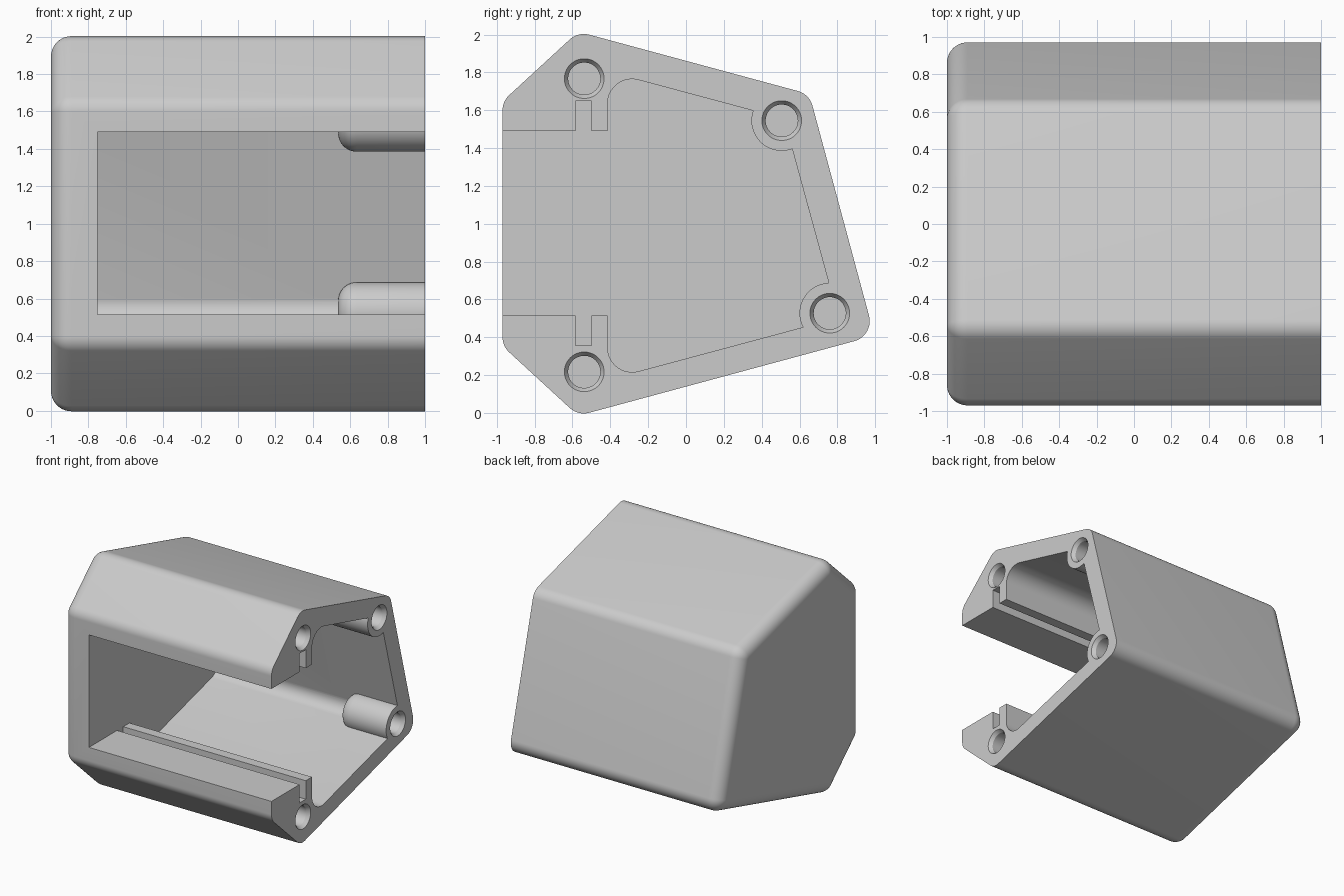
import bpy, bmesh, math
from mathutils import Vector

cube = bpy.data.objects.get("Cube")
if cube:
    bpy.data.objects.remove(cube, do_unlink=True)

grey = bpy.data.materials.new("plain grey")
grey.use_nodes = True
COLOUR = (0.6, 0.6, 0.6, 1)
grey.diffuse_color = COLOUR
grey.node_tree.nodes["Principled BSDF"].inputs["Base Color"].default_value = COLOUR


def fillet(corners, steps=10):
    """Round (y, z, radius) corners; gives (arc centre, offset) pairs."""
    out = []
    for i, (y, z, r) in enumerate(corners):
        p = Vector((y, z))
        a = (Vector(corners[i - 1][:2]) - p).normalized()
        b = (Vector(corners[(i + 1) % len(corners)][:2]) - p).normalized()
        if r == 0:
            out.append((p, Vector((0, 0))))
            continue
        half = math.acos(a.dot(b)) / 2
        middle = (a + b).normalized()
        centre = p + middle * r / math.sin(half)
        # sweep from one tangent point to the other, around the corner direction
        side = Vector((-middle.y, middle.x))
        reach = math.pi / 2 - half
        if a.dot(side) < 0:
            side = -side
        for k in range(steps + 1):
            t = reach * (1 - 2 * k / steps)
            out.append((centre, (side * math.sin(t) - middle * math.cos(t)) * r))
    return out


def loft(name, rings):
    """Skin closed rings of 3D points and cap both ends."""
    bm = bmesh.new()
    loops = [[bm.verts.new(p) for p in ring] for ring in rings]
    for lo, hi in zip(loops, loops[1:]):
        for i in range(len(lo)):
            bm.faces.new((lo[i - 1], lo[i], hi[i], hi[i - 1]))
    bm.faces.new(loops[0])
    bm.faces.new(loops[-1])
    bmesh.ops.remove_doubles(bm, verts=bm.verts, dist=1e-5)
    bmesh.ops.recalc_face_normals(bm, faces=bm.faces)
    mesh = bpy.data.meshes.new(name)
    bm.to_mesh(mesh)
    bm.free()
    mesh.materials.append(grey)
    obj = bpy.data.objects.new(name, mesh)
    bpy.context.collection.objects.link(obj)
    return obj


def ring(profile, x, scale=1):
    return [(x, *(c + o * scale)) for c, o in profile]


def lathe(name, y, z, profile, n=48):
    """Turn (x, radius) steps about an axis along x."""
    angles = [2 * math.pi * k / n for k in range(n)]
    return loft(name, [[(x, y + r * math.cos(a), z + r * math.sin(a)) for a in angles]
                       for x, r in profile])


def subtract(target, tool):
    tool.hide_render = True
    mod = target.modifiers.new("cut", "BOOLEAN")
    mod.operation, mod.solver, mod.object = "DIFFERENCE", "EXACT", tool
    bpy.context.view_layer.objects.active = target
    bpy.ops.object.modifier_apply(modifier=mod.name)
    bpy.data.objects.remove(tool, do_unlink=True)


# Outer shell: five-sided profile with one rounded end
R = 0.11
outer = fillet([(y, z, R) for y, z in (
    (-0.97, 0.353), (-0.97, 1.647), (-0.57, 2.015),
    (0.652, 1.685), (0.996, 0.408), (-0.57, -0.015))])
steps = [math.pi / 2 * k / 10 for k in range(11)]
housing = loft("housing", [ring(outer, -1 + R * (1 - math.sin(a)), math.cos(a))
                           for a in reversed(steps)] + [ring(outer, 1)])

# Cavity with front opening and the two rail slots
lip = [(-1.2, 1.49), (-0.585, 1.49), (-0.585, 1.65), (-0.5, 1.65), (-0.5, 1.49), (-0.415, 1.49)]
upper = [(y, z, 0) for y, z in lip]
lower = [(y, 2.005 - z, 0) for y, z in reversed(lip)]
rounded = [(-0.415, 1.804, 0.13), (0.518, 1.554, 0.1), (0.805, 0.503, 0.1), (-0.415, 0.176, 0.13)]
inner = fillet(upper + rounded + lower)
cavity = loft("cavity", [ring(inner, -0.75), ring(inner, 1.2)])

# Round-ended screw bosses left standing in the rear corners
rear = [(0.506, 1.545), (0.76, 0.527)]
for y, z in rear:
    nose = [(0.535 + 0.1 * (1 - math.sin(a)), 0.06 + 0.1 * math.cos(a)) for a in reversed(steps)]
    subtract(cavity, lathe("boss", y, z, nose + [(1.3, 0.16)]))
subtract(housing, cavity)

# Chamfered screw holes
for y, z in rear + [(-0.538, 1.767), (-0.538, 0.217)]:
    subtract(housing, lathe("hole", y, z, [(0.6, 0.085), (0.97, 0.085), (1, 0.105), (1.1, 0.105)]))

bpy.ops.object.select_all(action="DESELECT")
housing.select_set(True)
bpy.context.view_layer.objects.active = housing
bpy.ops.object.shade_smooth_by_angle(angle=math.radians(30))
